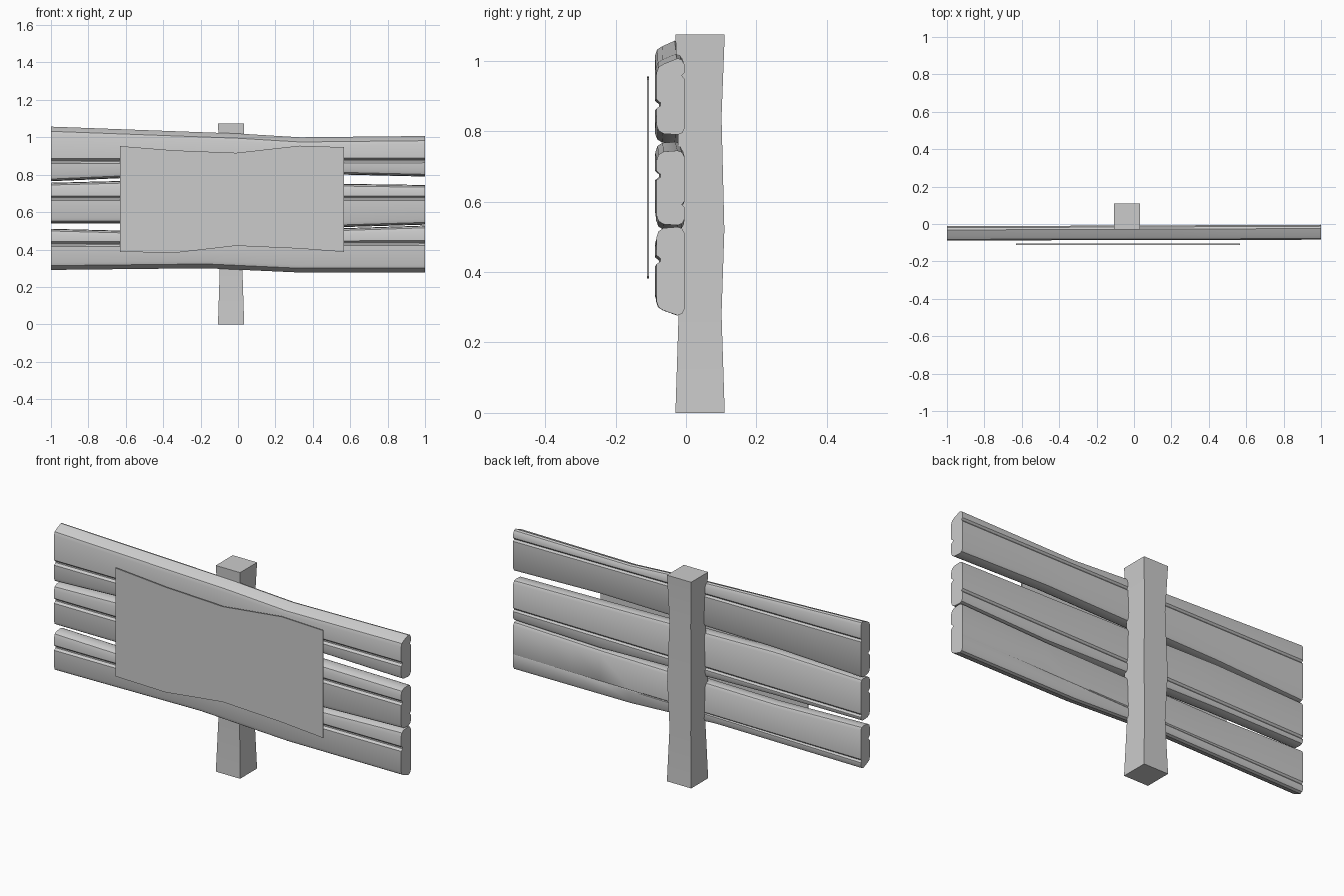
import bpy, bmesh, math

if "Cube" in bpy.data.objects:
    bpy.data.objects.remove(bpy.data.objects["Cube"])


def loft(name, rings, smooth=True):
    """Skin a list of equal-length closed rings and cap both ends."""
    bm = bmesh.new()
    vs = [[bm.verts.new(p) for p in r] for r in rings]
    n = len(rings[0])
    for a, b in zip(vs, vs[1:]):
        for i in range(n):
            j = (i + 1) % n
            bm.faces.new((a[i], a[j], b[j], b[i]))
    bm.faces.new(vs[0][::-1])
    bm.faces.new(vs[-1])
    bmesh.ops.recalc_face_normals(bm, faces=bm.faces)
    me = bpy.data.meshes.new(name)
    bm.to_mesh(me)
    bm.free()
    ob = bpy.data.objects.new(name, me)
    bpy.context.collection.objects.link(ob)
    if smooth:
        bpy.ops.object.select_all(action='DESELECT')
        ob.select_set(True)
        bpy.context.view_layer.objects.active = ob
        bpy.ops.object.shade_smooth_by_angle(angle=math.radians(30))
    return ob


def sample(keys, x):
    """Piecewise-linear lookup in (x, value) pairs."""
    for (x0, v0), (x1, v1) in zip(keys, keys[1:]):
        if x <= x1:
            return v0 + (v1 - v0) * (x - x0) / (x1 - x0)
    return keys[-1][1]


def plank(name, top, bottom, groove, back_groove, back_depth, top_slope, bottom_slope):
    rings = []
    for k in range(13):
        x = -1 + k / 6
        t, b = sample(top, x), sample(bottom, x)
        g, h = sample(groove, x), sample(back_groove, x)
        d = sample(back_depth, x)
        f = -0.088 + 0.004 * (x + 1) / 2      # front face, slightly skewed
        r = -0.012 + 0.008 * (x + 1) / 2      # rear face
        ts, bs = top_slope, bottom_slope
        prof = [
            (r, t - 0.018), (r - 0.008, t - 0.004), (r - 0.02, t),
            (f + 0.02, t - ts), (f + 0.006, t - ts - 0.009), (f, t - ts - 0.026),
            # front groove
            (f, g + 0.014), (f + 0.012, g + 0.004), (f + 0.012, g - 0.003), (f, g - 0.012),
            (f, b + bs + 0.026), (f + 0.006, b + bs + 0.009), (f + 0.02, b + bs),
            (r - 0.02, b), (r - 0.007, b + 0.005), (r, b + 0.018),
            # rear groove
            (r, h - 0.001 - d), (r - d, h), (r, h + 0.001 + d)]
        rings.append([(x, y, z) for y, z in prof])
    return loft(name, rings)


# Three grooved boards
plank("top_board",
      [(-1, 1.057), (0, 1.02), (0.33, 1.0), (1, 1.007)],
      [(-1, 0.765), (-0.5, 0.787), (0.5, 0.802), (1, 0.79)],
      [(-1, 0.872), (1, 0.876)], [(-1, 0.965), (1, 0.958)],
      [(-1, 0.008), (1, 0.008)], 0.016, 0.003)
plank("middle_board",
      [(-1, 0.757), (-0.5, 0.77), (0.5, 0.752), (1, 0.745)],
      [(-1, 0.54), (-0.5, 0.54), (0.5, 0.518), (1, 0.533)],
      [(-1, 0.673), (1, 0.673)], [(-1, 0.572), (1, 0.592)],
      [(-1, 0.008), (1, 0.008)], 0.003, 0.003)
plank("bottom_board",
      [(-1, 0.511), (-0.5, 0.498), (0.5, 0.512), (1, 0.528)],
      [(-1, 0.291), (-0.17, 0.3), (0.33, 0.277), (1, 0.277)],
      [(-1, 0.428), (1, 0.434)], [(-1, 0.335), (1, 0.36)],
      [(-1, 0.008), (0.67, 0.0005), (1, 0.0005)], 0.003, 0.014)

# Square post with a gentle waist
post = []
for z, w in [(0, 0.07), (0.28, 0.061), (0.52, 0.069), (0.84, 0.061), (1.075, 0.07)]:
    cx, cy = -0.037, 0.04
    post.append([(cx - w, cy - w, z), (cx + w, cy - w, z),
                 (cx + w, cy + w, z), (cx - w, cy + w, z)])
loft("post", post)

# Thin notice sheet in front of the boards
sheet = []
for x, t, b in [(-0.63, 0.953, 0.388), (-0.34, 0.93, 0.382), (-0.01, 0.917, 0.42),
                (0.33, 0.955, 0.405), (0.568, 0.947, 0.387)]:
    sheet.append([(x, -0.111, b), (x, -0.111, t), (x, -0.105, t), (x, -0.105, b)])
loft("notice_sheet", sheet)
